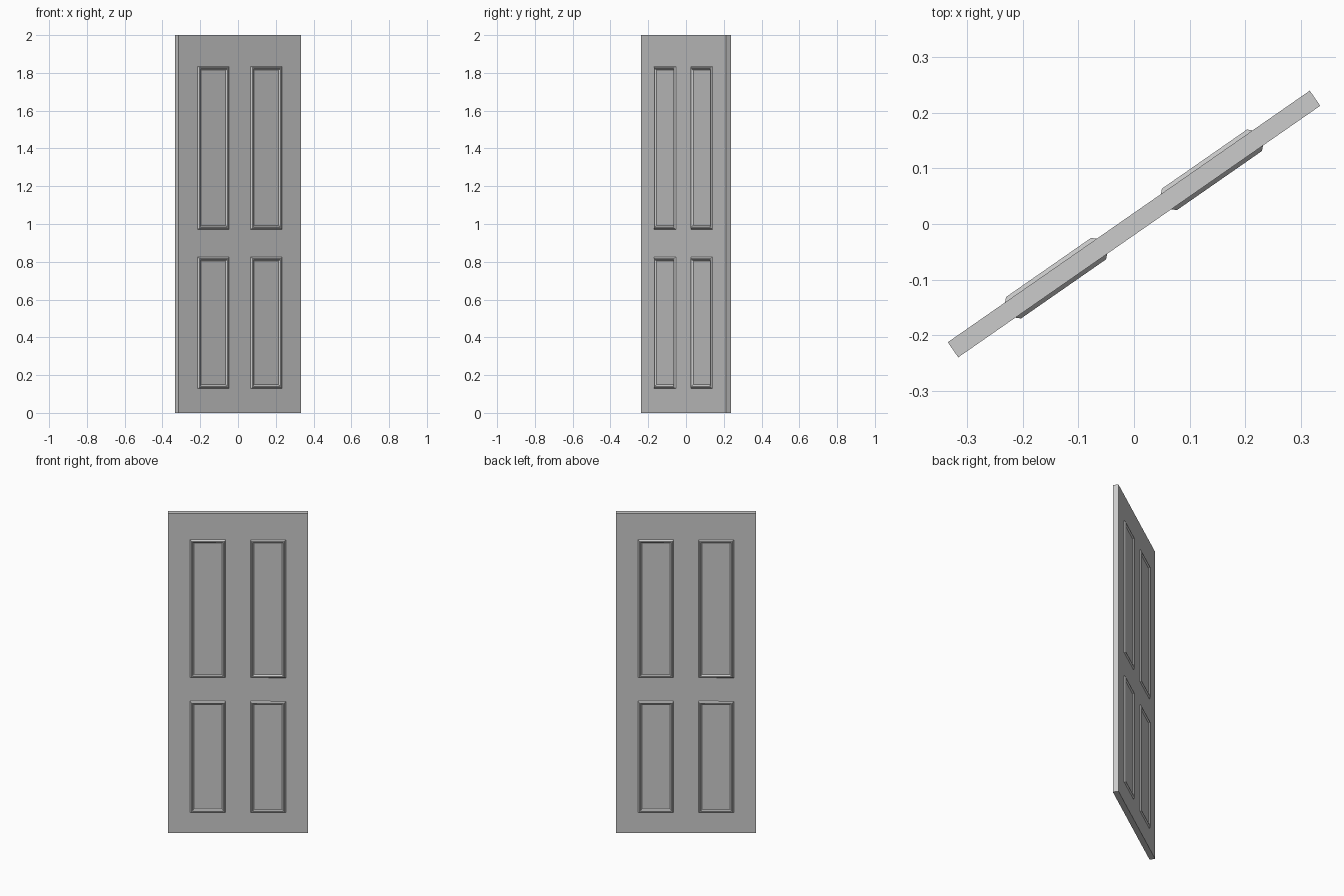
import bpy, bmesh
from math import radians
from mathutils import Matrix

if "Cube" in bpy.data.objects:
    bpy.data.objects.remove(bpy.data.objects["Cube"])

ANGLE = radians(34.8)
HALF_W, HALF_T, HEIGHT = 0.396, 0.0165, 2.0
ROT = Matrix.Rotation(ANGLE, 4, 'Z')


def finish(name, bm):
    bmesh.ops.transform(bm, matrix=ROT, verts=bm.verts)
    bmesh.ops.recalc_face_normals(bm, faces=bm.faces)
    mesh = bpy.data.meshes.new(name)
    bm.to_mesh(mesh)
    bm.free()
    obj = bpy.data.objects.new(name, mesh)
    bpy.context.collection.objects.link(obj)
    return obj


# Door slab
bm = bmesh.new()
bmesh.ops.create_cube(bm, size=1)
bmesh.ops.scale(bm, vec=(2 * HALF_W, 2 * HALF_T, HEIGHT), verts=bm.verts)
bmesh.ops.translate(bm, vec=(0, 0, HEIGHT / 2), verts=bm.verts)
finish("door_slab", bm)

# Moulding section: (inset from outer edge, height above the slab face)
PROFILE = [(0, -0.002), (0, 0), (0.0075, 0.007), (0.0125, 0.007),
           (0.021, 0), (0.021, -0.002)]


def moulding(name, x0, x1, z0, z1, side):
    """Rectangular mitred frame swept from PROFILE on one door face."""
    bm = bmesh.new()
    rings = []
    for inset, h in PROFILE:
        y = side * (HALF_T + h)
        a, b, c, d = x0 + inset, x1 - inset, z0 + inset, z1 - inset
        rings.append([bm.verts.new(p) for p in
                      ((a, y, c), (b, y, c), (b, y, d), (a, y, d))])
    n = len(rings)
    for i in range(n):
        r, s = rings[i], rings[(i + 1) % n]
        for k in range(4):
            m = (k + 1) % 4
            bm.faces.new((r[k], r[m], s[m], s[k]))
    finish(name, bm)


# Four panel frames on each face
for side, face in ((-1, "front"), (1, "back")):
    for x0, x1, col in ((-0.271, -0.070, "left"), (0.070, 0.271, "right")):
        for z0, z1, row in ((0.128, 0.825, "lower"), (0.972, 1.835, "upper")):
            moulding(f"{face}_{row}_{col}_moulding", x0, x1, z0, z1, side)
